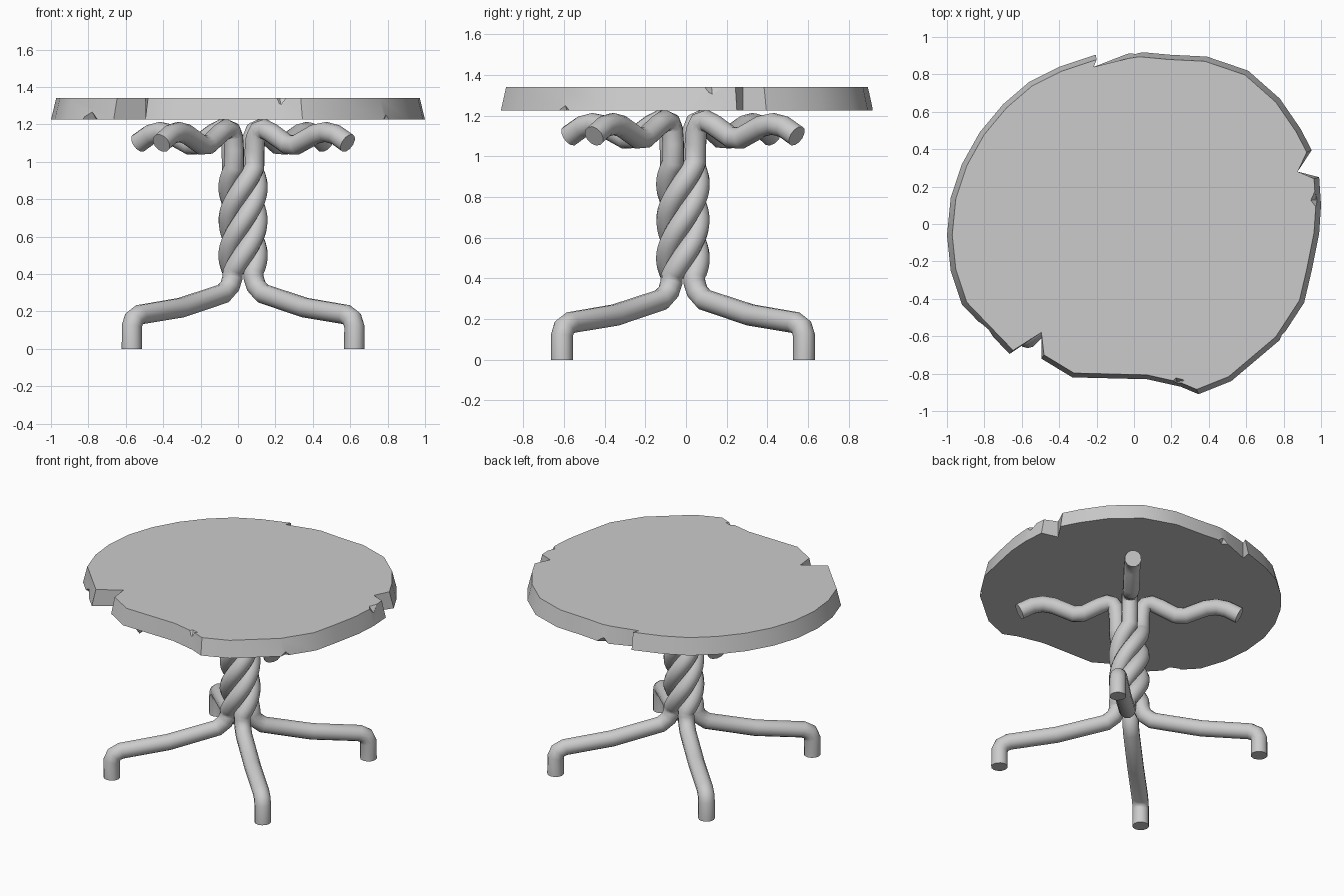
import bpy, bmesh, math
from math import cos, sin, radians

if "Cube" in bpy.data.objects:
    bpy.data.objects.remove(bpy.data.objects["Cube"])

CENTRE_X, CENTRE_Y = 0.027, -0.015
TUBE, HELIX = 0.054, 0.078
BOTTOM, TOP = 1.225, 1.34

grey = bpy.data.materials.new("plain_grey")
grey.use_nodes = True
grey.diffuse_color = (0.6, 0.6, 0.6, 1)
grey.node_tree.nodes["Principled BSDF"].inputs["Base Color"].default_value = grey.diffuse_color


def activate(obj):
    bpy.ops.object.select_all(action="DESELECT")
    obj.select_set(True)
    bpy.context.view_layer.objects.active = obj


def smooth(obj, angle):
    activate(obj)
    bpy.ops.object.shade_smooth_by_angle(angle=radians(angle))


def strand_path(start):
    """One bent tube: foot, leg, twisted column section and wavy arm."""
    leg = [(.841, 0), (.841, .12), (.825, .16), (.78, .183), (.47, .22),
           (.15, .295), (.1, .335), (.08, .38)]
    arm = [(HELIX, 1.06), (.085, 1.13), (.105, 1.165), (.145, 1.175), (.2, 1.15),
           (.3, 1.093), (.36, 1.09), (.49, 1.148), (.56, 1.16), (.63, 1.145), (.71, 1.1)]
    low, high, turn, steps = .41, .97, 277, 28
    path = [(r, z, start) for r, z in leg]
    for i in range(steps + 1):
        t = i / steps
        path.append((HELIX, low + (high - low) * t, start + turn * t))
    path += [(r, z, start + turn) for r, z in arm]
    return [(CENTRE_X + r * cos(radians(a)), CENTRE_Y + r * sin(radians(a)), z)
            for r, z, a in path]


def make_tube(name, points):
    curve = bpy.data.curves.new(name, "CURVE")
    curve.dimensions = "3D"
    curve.bevel_depth = TUBE
    curve.bevel_resolution = 4
    curve.use_fill_caps = True
    spline = curve.splines.new("POLY")
    spline.points.add(len(points) - 1)
    for point, co in zip(spline.points, points):
        point.co = (*co, 1)
    obj = bpy.data.objects.new(name, curve)
    bpy.context.collection.objects.link(obj)
    activate(obj)
    bpy.ops.object.convert(target="MESH")
    obj = bpy.context.object
    obj.data.materials.clear()
    obj.data.materials.append(grey)
    smooth(obj, 50)


# Four intertwined legs
for i, name in enumerate(["back_left", "back_right", "front_right", "front_left"]):
    make_tube(name + "_twisted_leg", strand_path(45 + 90 * i))

# Worn tabletop: outline of the wider lower edge, split at the notches
rim_runs = [
    [(.99, .25), (1, .1), (.99, -.05), (.95, -.25), (.91, -.42), (.78, -.62),
     (.52, -.84), (.345, -.91), (.25, -.87), (.07, -.83), (-.33, -.82), (-.495, -.72)],
    [(-.665, -.695), (-.92, -.43), (-.98, -.25), (-1, -.06), (-.98, .14), (-.92, .32),
     (-.825, .49), (-.7, .64), (-.56, .76), (-.4, .84), (-.205, .905)],
    [(-.035, .91), (.03, .92), (.19, .905), (.39, .895), (.61, .82), (.78, .67),
     (.89, .51), (.95, .395)],
]
notch_roots = [(-.495, -.58), (-.215, .84), (.875, .28)]

bm = bmesh.new()
lower, upper = [], []
for run, root in zip(rim_runs, notch_roots):
    for (x, y), taper in [(p, .972) for p in run] + [(root, 1)]:
        lower.append(bm.verts.new((x, y, BOTTOM)))
        upper.append(bm.verts.new((x * taper, y * taper, TOP)))
bm.faces.new(lower)
bm.faces.new(upper)
for i in range(len(lower)):
    bm.faces.new((lower[i - 1], lower[i], upper[i], upper[i - 1]))
bmesh.ops.recalc_face_normals(bm, faces=bm.faces)
mesh = bpy.data.meshes.new("tabletop")
bm.to_mesh(mesh)
bm.free()
mesh.materials.append(grey)
tabletop = bpy.data.objects.new("tabletop", mesh)
bpy.context.collection.objects.link(tabletop)

# Small chips knocked out of the rim: place, half width, height, on upper edge
chips = [(-.79, -.57, .07, .06, False), (.8, -.6, .04, .05, False),
         (.01, .92, .05, .05, False), (.975, .13, .05, .04, True),
         (.23, -.845, .04, .04, True)]
for x, y, width, height, on_top in chips:
    edge = TOP if on_top else BOTTOM
    way = -1 if on_top else 1
    # The base sits a full height beyond the edge, so the cone is doubled
    bpy.ops.mesh.primitive_cone_add(
        vertices=4, radius1=2 * width, depth=2 * height, location=(x, y, edge),
        rotation=(math.pi if on_top else 0, 0, math.atan2(y, x)))
    cutter = bpy.context.object
    cutter.hide_render = True
    cutter.scale = (.6, 1, 1)
    cutter.data.materials.append(grey)
    cut = tabletop.modifiers.new("chip", "BOOLEAN")
    cut.operation = "DIFFERENCE"
    cut.solver = "EXACT"
    cut.object = cutter
    activate(tabletop)
    bpy.ops.object.modifier_apply(modifier=cut.name)
    bpy.data.objects.remove(cutter)
smooth(tabletop, 30)
